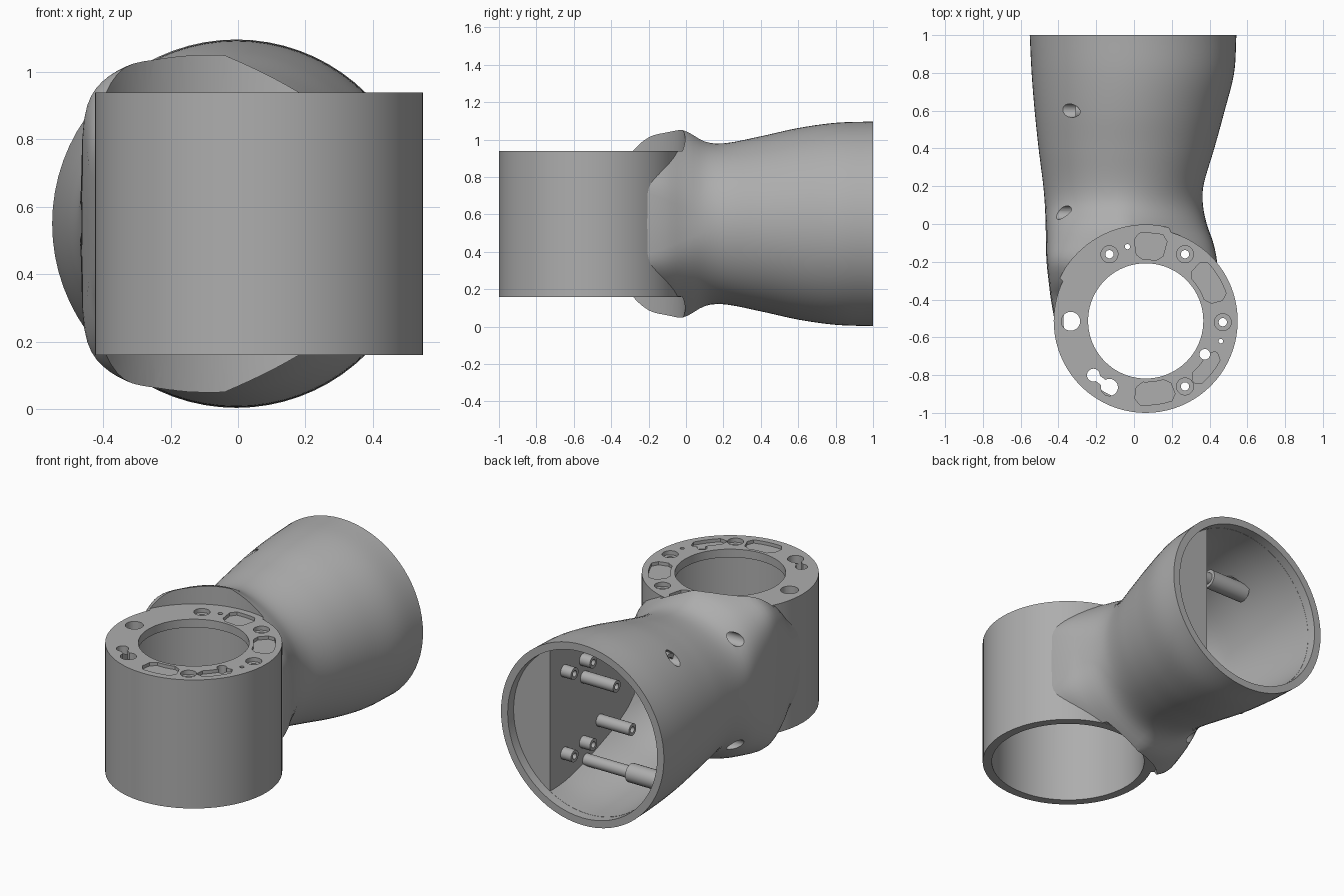
import bpy, bmesh, math
from mathutils import Matrix, Vector

if "Cube" in bpy.data.objects:
    bpy.data.objects.remove(bpy.data.objects["Cube"])

GREY = bpy.data.materials.new("plain grey")
GREY.use_nodes = True
colour = (0.42, 0.42, 0.42, 1)
GREY.diffuse_color = colour
GREY.node_tree.nodes["Principled BSDF"].inputs["Base Color"].default_value = colour

MID = 0.55                # height of the tube axis
HUB = Vector((0.062, -0.513, 0))
HUB_R = 0.487
HUB_TOP, HUB_BOTTOM = 0.94, 0.16


def finish(bm, name):
    bmesh.ops.remove_doubles(bm, verts=bm.verts, dist=1e-5)
    bmesh.ops.recalc_face_normals(bm, faces=bm.faces)
    mesh = bpy.data.meshes.new(name)
    bm.to_mesh(mesh)
    bm.free()
    mesh.materials.append(GREY)
    obj = bpy.data.objects.new(name, mesh)
    bpy.context.collection.objects.link(obj)
    return obj


def lathe(name, profile, origin, steps=32, closed=False, along_x=False):
    """Spin a (radius, height) profile; along_x points the axis to -x."""
    bm = bmesh.new()
    verts = [bm.verts.new((r, 0, z)) for r, z in profile]
    edges = [bm.edges.new(p) for p in zip(verts, verts[1:])]
    if closed:
        edges.append(bm.edges.new((verts[-1], verts[0])))
    bmesh.ops.spin(bm, geom=verts + edges, cent=(0, 0, 0), axis=(0, 0, 1),
                   angle=math.tau, steps=steps)
    turn = Matrix.Rotation(-math.pi / 2, 4, 'Y') if along_x else Matrix()
    bm.transform(Matrix.Translation(origin) @ turn)
    return finish(bm, name)


def rod(name, origin, r, low, high, steps=24, along_x=False):
    return lathe(name, [(0, low), (r, low), (r, high), (0, high)], origin, steps,
                 along_x=along_x)


def cut(obj, cutters):
    for c in cutters:
        c.hide_render = True
        mod = obj.modifiers.new("cut", 'BOOLEAN')
        mod.operation, mod.solver, mod.object = 'DIFFERENCE', 'EXACT', c
    graph = bpy.context.evaluated_depsgraph_get()
    mesh = bpy.data.meshes.new_from_object(obj.evaluated_get(graph))
    obj.modifiers.clear()
    obj.data = mesh
    for c in cutters:
        bpy.data.objects.remove(c)


def smooth(obj, angle=30):
    bpy.ops.object.select_all(action='DESELECT')
    obj.select_set(True)
    bpy.context.view_layer.objects.active = obj
    bpy.ops.object.shade_smooth_by_angle(angle=math.radians(angle))


# Tube sections: y, left x, right x, half height, squareness, slope to the right
SECTIONS = [
    (1, -.552, .542, .547, 1, 0), (.8, -.542, .53, .54, 1, 0),
    (.6, -.526, .48, .512, 1, 0), (.4, -.505, .425, .468, 1, 0),
    (.2, -.48, .367, .43, 1, 0), (.1, -.472, .365, .44, .9, .1),
    (0, -.468, .385, .495, .6, .28), (-.1, -.466, .42, .515, .4, .35),
    (-.2, -.463, .44, .513, .28, .38), (-.32, -.45, .45, .45, .3, .2),
    (-.4, -.44, .45, .39, .4, .1), (-.62, -.4, .44, .38, .5, .1)]


def section_at(y):
    y = min(1, max(SECTIONS[-1][0], y))
    i = next(k for k in range(len(SECTIONS) - 1) if SECTIONS[k + 1][0] <= y)
    a, b = SECTIONS[i], SECTIONS[i + 1]
    before, after = SECTIONS[max(0, i - 1)], SECTIONS[min(len(SECTIONS) - 1, i + 2)]
    span = b[0] - a[0]
    t = (y - a[0]) / span
    out = []
    for k in range(1, 6):
        m0 = (b[k] - before[k]) / (b[0] - before[0]) * span
        m1 = (after[k] - a[k]) / (after[0] - a[0]) * span
        d = b[k] - a[k]
        out.append(a[k] + m0 * t + (3 * d - 2 * m0 - m1) * t**2 + (m0 + m1 - 2 * d) * t**3)
    return out


def loft(name, stations, clip_x=None, n=72):
    """Skin closed rings at (y, inset) stations."""
    bm = bmesh.new()
    rings = []
    for y, inset in stations:
        left, right, h, power, slope = section_at(y)
        left, right, h = left + inset, right - inset, h - inset
        ring = []
        for k in range(n):
            c, s = math.cos(math.tau * k / n), math.sin(math.tau * k / n)
            rise = 0 if abs(s) < 1e-6 else math.copysign(abs(s) ** power, s)
            z = h * rise * (1 - slope * max(0, c))
            ring.append(bm.verts.new(((left + right) / 2 + (right - left) / 2 * c, y, MID + z)))
        rings.append(ring)
    for a, b in zip(rings, rings[1:]):
        for k in range(n):
            bm.faces.new((a[k], a[(k + 1) % n], b[(k + 1) % n], b[k]))
    bm.faces.new(rings[0])
    bm.faces.new(rings[-1])
    if clip_x is not None:
        res = bmesh.ops.bisect_plane(bm, geom=bm.verts[:] + bm.edges[:] + bm.faces[:],
                                     plane_co=(clip_x, 0, 0), plane_no=(1, 0, 0),
                                     clear_outer=True)
        rim = [e for e in res["geom_cut"] if isinstance(e, bmesh.types.BMEdge)]
        bmesh.ops.contextual_create(bm, geom=rim)
    return finish(bm, name)


# Flared tube with the seat for the hub, cavity and screw access holes
tube = loft("flared_tube", [(1 - 1.62 * k / 54, 0) for k in range(55)])
WALL_X = 0.25
cavity_ys = [1.02, 1] + [1 - .05 * k for k in range(1, 15)]
cavity = loft("cavity_cutter", [(y, .045) for y in cavity_ys] + [(.2, .055), (.06, .13)], WALL_X)
recess = loft("recess_cutter", [(1.03, .044), (.945, .044)])
ACCESS = [(y, side * dz) for y, dz in ((.6, .4), (.06, .32)) for side in (1, -1)]


def access_cutters():
    return [rod("access_cutter", (0, y, MID + dz), .036, .15, .8, along_x=True)
            for y, dz in ACCESS]


cut(tube, [rod("core_cutter", HUB, HUB_R - .004, -.2, 1.3, 96),
           rod("upper_seat_cutter", HUB, .508, HUB_TOP - .002, 1.3, 96),
           rod("lower_seat_cutter", HUB, .508, -.2, HUB_BOTTOM + .002, 96),
           recess, cavity] + access_cutters())
smooth(tube)

# Screw sleeves reaching the access holes
for y, dz in ACCESS[:2]:
    sleeve = lathe("screw_sleeve", [(0, -.27), (.035, -.27), (.035, .05), (.055, .05),
                                    (.055, .31), (.03, .31), (.03, .1), (0, .1)],
                   (0, y, MID + dz * .92), 24, along_x=True)
    smooth(sleeve)

# Mounting posts on the inner wall: y, height offset, length
for y, dz, length in ((.63, .25, .07), (.81, .25, .07), (.63, -.25, .07),
                      (.81, -.25, .07), (.62, .14, .22), (.47, -.18, .22)):
    post = lathe("mounting_post", [(0, -.02), (.036, -.02), (.036, length), (.018, length),
                                   (.018, length - .05), (0, length - .05)],
                 (WALL_X, y, MID + dz), 20, along_x=True)
    smooth(post)

# Hub: open-bottomed cup with a ring plate on top
PLATE = HUB_TOP - .05
hub = lathe("hub", [(HUB_R, HUB_BOTTOM), (HUB_R, HUB_TOP), (.305, HUB_TOP),
                    (.305, PLATE), (.435, PLATE), (.435, HUB_BOTTOM)], HUB, 80, closed=True)


def pocket(start, end, inner, outer, depth=.02):
    """Arc-shaped pocket in the ring plate, with softened corners."""
    bm = bmesh.new()
    a0, a1 = math.radians(start), math.radians(end)
    mid = (inner + outer) / 2
    soft = .03
    points = []
    for radius, order in ((outer, range(9)), (inner, range(8, -1, -1))):
        trim = soft / radius
        points += [(radius, a0 + trim + (a1 - a0 - 2 * trim) * k / 8) for k in order]
        side = a1 if radius == outer else a0
        step = soft if radius == outer else -soft
        points += [(radius - step, side), (radius - step - (outer - inner - 2 * soft)
                                           * math.copysign(1, step), side)]
    verts = [bm.verts.new((HUB.x + r * math.cos(a), HUB.y + r * math.sin(a), HUB_TOP - depth))
             for r, a in points]
    face = bm.faces.new(verts)
    top = bmesh.ops.extrude_face_region(bm, geom=[face])["geom"]
    bmesh.ops.translate(bm, vec=(0, 0, depth + .05),
                        verts=[v for v in top if isinstance(v, bmesh.types.BMVert)])
    return finish(bm, "pocket_cutter")


cutters = [pocket(75, 104 - 6, .325, .465), pocket(15, 47, .33, .45),
           pocket(262, 292, .325, .445), pocket(308, 336, .37, .445)]
# Countersunk screw holes
for x, y in ((-.13, -.16), (.27, -.16), (.47, -.52), (.27, -.86)):
    cutters.append(lathe("screw_cutter", [(0, .8), (.022, .8), (.022, .915), (.045, .915),
                                          (.045, 1), (0, 1)], (x, y, 0), 24))
# Plain through holes and the keyhole
for x, y, r in ((-.335, -.515, .05), (.375, -.69, .028), (-.035, -.12, .014), (.46, -.62, .012),
                (-.215, -.8, .034), (-.13, -.865, .045)):
    cutters.append(rod("hole_cutter", (x, y, 0), r, .8, 1))
bm = bmesh.new()
bmesh.ops.create_cube(bm, size=1, matrix=Matrix.Translation((-.172, -.832, .9))
                      @ Matrix.Rotation(math.radians(-37), 4, 'Z')
                      @ Matrix.Diagonal((.09, .036, .21, 1)))
cutters.append(finish(bm, "keyhole_cutter"))
cut(hub, cutters)
smooth(hub)
